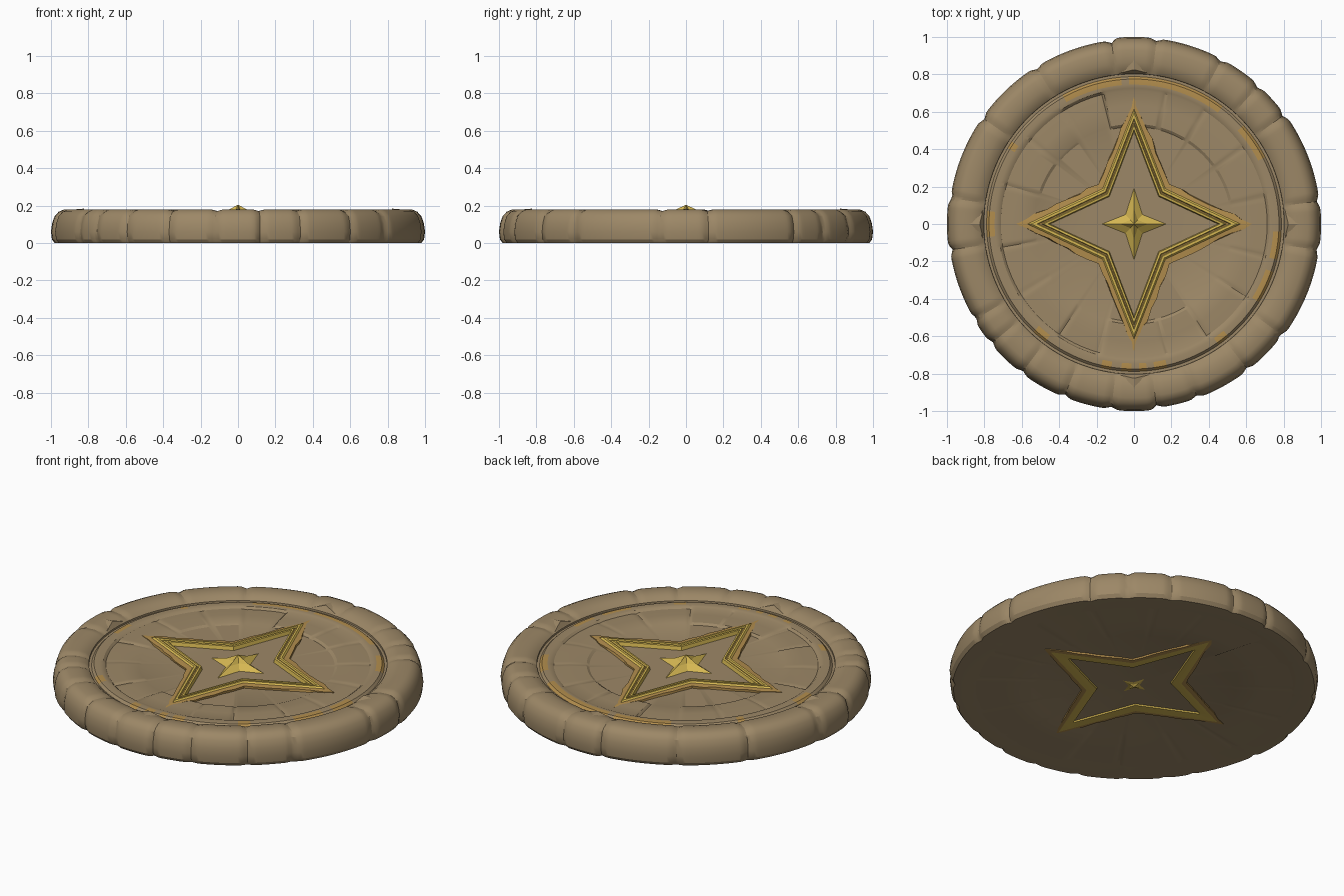
import bpy, bmesh, math, random
from math import cos, sin, radians, degrees, atan2, hypot

if "Cube" in bpy.data.objects:
    bpy.data.objects.remove(bpy.data.objects["Cube"])

random.seed(4)


def material(name, rgb):
    m = bpy.data.materials.new(name)
    m.diffuse_color = (*rgb, 1)
    m.use_nodes = True
    m.node_tree.nodes["Principled BSDF"].inputs["Base Color"].default_value = m.diffuse_color
    return m


STONE = material("tan stone", (0.335, 0.245, 0.135))
GOLD = material("gold", (0.66, 0.47, 0.085))
OCHRE = material("worn ochre", (0.45, 0.27, 0.075))


def finish(name, bm, mats, angle=28):
    bmesh.ops.remove_doubles(bm, verts=bm.verts, dist=1e-5)
    bmesh.ops.recalc_face_normals(bm, faces=bm.faces)
    me = bpy.data.meshes.new(name)
    bm.to_mesh(me)
    bm.free()
    for m in mats:
        me.materials.append(m)
    me.shade_smooth()
    me.set_sharp_from_angle(angle=radians(angle))
    ob = bpy.data.objects.new(name, me)
    bpy.context.collection.objects.link(ob)
    return ob


def skin(bm, rings, closed, mat_of=None):
    """Join successive vertex rings with faces."""
    n = len(rings[0])
    last = len(rings) if closed else len(rings) - 1
    for i in range(last):
        a, b = rings[i], rings[(i + 1) % len(rings)]
        for j in range(n):
            k = (j + 1) % n
            f = bm.faces.new((a[j], a[k], b[k], b[j]))
            if mat_of:
                f.material_index = mat_of(i, f)


def revolve(name, profile, mod, closed, mats, mat_of=None, n=360):
    bm = bmesh.new()
    rings = []
    for r, z in profile:
        ring = []
        for j in range(n):
            rr, zz = mod(r, z, j * 360 / n)
            a = radians(j * 360 / n)
            ring.append(bm.verts.new((rr * cos(a), rr * sin(a), zz)))
        rings.append(ring)
    skin(bm, rings, closed, mat_of)
    # collapse slivers at the pole of a solid disc
    bmesh.ops.dissolve_degenerate(bm, dist=1e-6, edges=bm.edges)
    return finish(name, bm, mats)


def seam(a, seams, width):
    """1 on a seam, falling to 0 at the given width in degrees."""
    d = min(abs((a - s + 180) % 360 - 180) for s in seams)
    return max(0, 1 - d / width)


def block(a, seams):
    return sum(1 for s in seams if a >= s) % len(seams)


# Outer rim of worn stone blocks
rim_seams = [7, 36, 48, 62, 83, 97, 122, 145, 172, 188, 211, 220, 233, 248,
             263, 277, 290, 308, 323, 352]
rim_off = [random.uniform(0, 0.012) for _ in rim_seams]
for q in (0, 5, 9, 15):
    rim_off[q] = 0


def rim_mod(r, z, a):
    s = seam(a, rim_seams, 2.2)
    k = max(0, (r - 0.84) / 0.16)
    top = 1 if z > 0.15 and r > 0.82 else 0
    return r - k * (rim_off[block(a, rim_seams)] + 0.014 * s), z - top * 0.009 * s


rim_profile = [(0.80, 0.01), (0.80, 0.12), (0.803, 0.152), (0.825, 0.169),
               (0.865, 0.179), (0.93, 0.18), (0.958, 0.168), (0.98, 0.145),
               (0.994, 0.105), (1.0, 0.06), (0.995, 0.02), (0.98, 0.0), (0.93, 0.0)]
revolve("outer_rim", rim_profile, rim_mod, True, [STONE])

# Recessed panel: smooth middle, ring of slabs, raised lip with ochre flecks
slab_seams = [12, 35, 58, 76, 104, 122, 141, 163, 190, 212, 236, 255, 284, 303, 327, 346]
slab_h = [random.uniform(-0.005, 0.004) for _ in slab_seams]
flecks = [(27, 42), (53, 92), (95, 119), (146, 149), (175, 185), (227, 233),
          (257, 261), (265, 269), (272, 275), (278, 283), (305, 310),
          (328, 341), (346, 357)]


def panel_mod(r, z, a):
    if 0.53 < r < 0.72:
        h = slab_h[block(a, slab_seams)] - 0.004 * seam(a, slab_seams, 1.5)
        z += h if z > 0.1 else -h * 0.6
    return r, z


def panel_mat(i, f):
    c = f.calc_center_median()
    r, a = hypot(c.x, c.y), degrees(atan2(c.y, c.x)) % 360
    inside = any(s <= a <= e for s, e in flecks)
    return 1 if c.z > 0.1 and 0.745 < r < 0.782 and inside else 0


panel_profile = [(0, 0.138), (0.25, 0.138), (0.52, 0.138), (0.535, 0.146),
                 (0.63, 0.149), (0.712, 0.146), (0.725, 0.154), (0.745, 0.157),
                 (0.775, 0.155), (0.788, 0.142), (0.81, 0.142),
                 (0.96, 0.05), (0.95, 0.003), (0.70, 0.01), (0.55, 0.013),
                 (0.52, 0.02), (0, 0.02)]
revolve("recessed_panel", panel_profile, panel_mod, False, [STONE, OCHRE], panel_mat)


# Star outline points: tips on the axes, valleys on the diagonals
def star_points(tip_y, tip_x, valley, steps=1, rough=0):
    vx, vy = valley, valley * 1.12
    corners = [(tip_x, 0), (vx, vy), (0, tip_y), (-vx, vy),
               (-tip_x, 0), (-vx, -vy), (0, -tip_y), (vx, -vy)]
    pts = []
    for (x0, y0), (x1, y1) in zip(corners, corners[1:] + corners[:1]):
        for s in range(steps):
            t = s / steps
            k = 1 + (random.uniform(-rough, rough) if s else 0)
            pts.append(((x0 + (x1 - x0) * t) * k, (y0 + (y1 - y0) * t) * k))
    return pts


def star_band(name, levels, strip_mats):
    bm = bmesh.new()
    rings = []
    for ty, tx, v, z, rough in levels:
        rings.append([bm.verts.new((x, y, z)) for x, y in star_points(ty, tx, v, 8, rough)])
    skin(bm, rings, True, lambda i, f: strip_mats[i])
    return finish(name, bm, [GOLD, OCHRE], 15)


# Upper star: ochre border, then two gold ridges with a groove between
star_band("top_star_band", [
    (0.68, 0.63, 0.190, 0.130, 0), (0.68, 0.63, 0.190, 0.151, 0.03),
    (0.615, 0.57, 0.168, 0.154, 0), (0.595, 0.55, 0.162, 0.162, 0),
    (0.565, 0.52, 0.153, 0.162, 0), (0.555, 0.51, 0.150, 0.154, 0),
    (0.54, 0.495, 0.146, 0.154, 0), (0.53, 0.485, 0.143, 0.161, 0),
    (0.505, 0.46, 0.135, 0.159, 0), (0.49, 0.445, 0.130, 0.130, 0)],
    [1, 1, 0, 0, 0, 1, 0, 0, 0, 0])

# Lower star: the same figure, almost flat
star_band("bottom_star_band", [
    (0.67, 0.63, 0.190, 0.030, 0), (0.67, 0.63, 0.190, 0.010, 0.02),
    (0.63, 0.585, 0.172, 0.008, 0), (0.51, 0.465, 0.135, 0.012, 0),
    (0.49, 0.445, 0.130, 0.030, 0)], [1, 1, 0, 0, 0])


# Small four-pointed studs in the middle of both faces
def stud(name, size, base, mid, apex):
    bm = bmesh.new()
    rings = []
    for k, z in ((1, base), (0.42, mid), (0.0, apex)):
        pts = star_points(0.195 * size * k, 0.175 * size * k, 0.046 * size * k)
        rings.append([bm.verts.new((x, y, z)) for x, y in pts])
    skin(bm, rings, False)
    bm.faces.new(rings[0])
    bmesh.ops.dissolve_degenerate(bm, dist=1e-6, edges=bm.edges)
    return finish(name, bm, [GOLD], 15)


stud("top_center_stud", 1.0, 0.137, 0.166, 0.205)
stud("bottom_center_stud", 0.5, 0.021, 0.016, 0.006)

# Pointed keystones on the rim at the four compass points
for q in range(4):
    bm = bmesh.new()
    a = radians(90 * q)
    pts = [(0.805, -0.085, 0.155), (0.845, -0.03, 0.174), (0.90, 0, 0.178),
           (0.845, 0.03, 0.174), (0.805, 0.085, 0.155)]
    ring = [bm.verts.new((x * cos(a) - y * sin(a), x * sin(a) + y * cos(a), z))
            for x, y, z in pts]
    top = bm.verts.new((0.825 * cos(a), 0.825 * sin(a), 0.184))
    low = bm.verts.new((0.83 * cos(a), 0.83 * sin(a), 0.14))
    for i in range(5):
        bm.faces.new((ring[i], ring[(i + 1) % 5], top))
        bm.faces.new((ring[(i + 1) % 5], ring[i], low))
    finish(f"rim_keystone_{q + 1}", bm, [STONE], 15)
